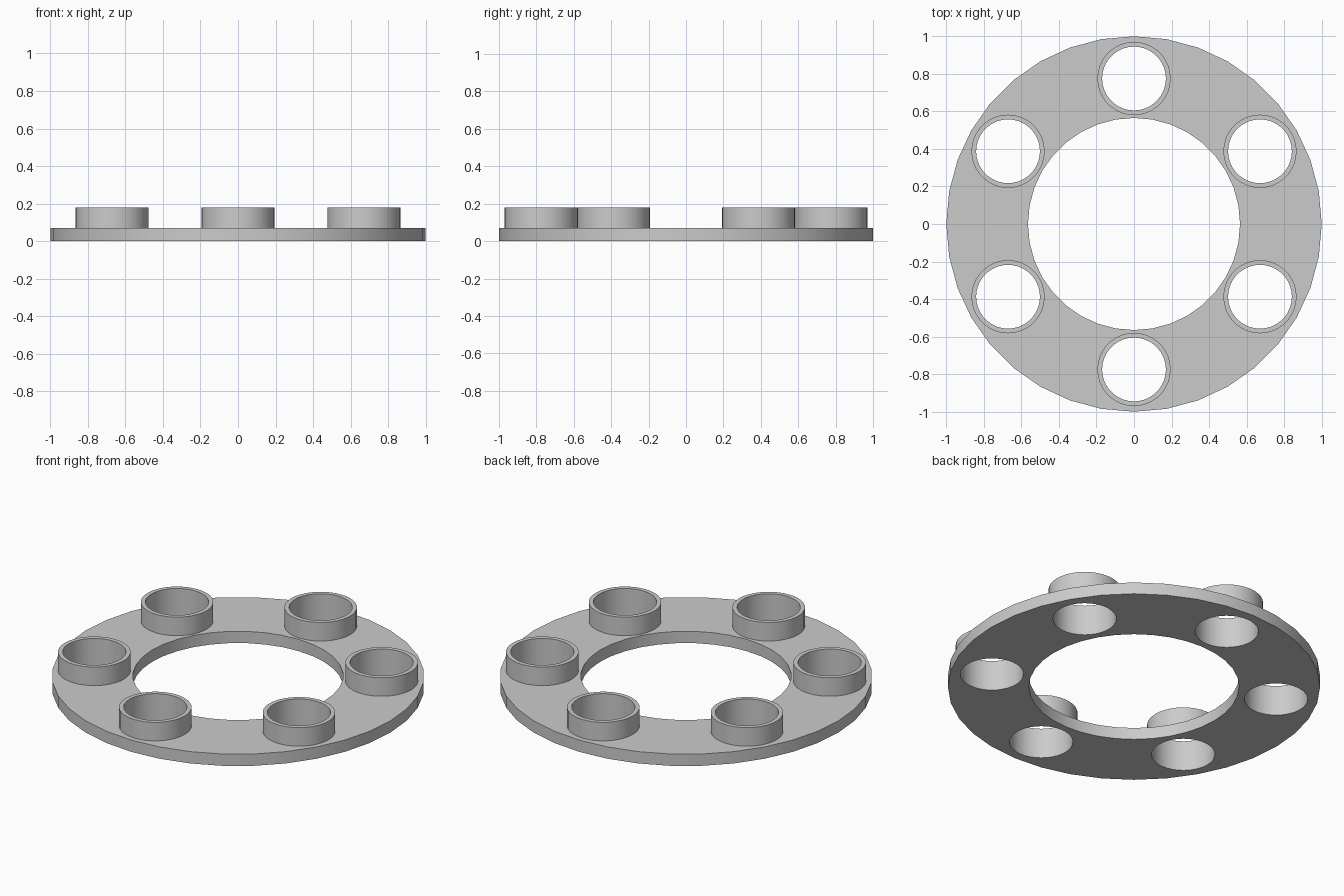
import bpy, bmesh
from math import sin, cos, tau, radians

if "Cube" in bpy.data.objects:
    bpy.data.objects.remove(bpy.data.objects["Cube"])

PLATE_T, TOP = 0.07, 0.18
HOLE_R, COLLAR_R, PITCH_R = 0.17, 0.195, 0.775


def circle(cx, cy, r, n):
    return [(cx + r * cos(tau * i / n), cy + r * sin(tau * i / n)) for i in range(n)]


def extruded(name, loops, z0, z1):
    """Filled flat outline (inner loops become holes) extruded from z0 to z1."""
    curve = bpy.data.curves.new(name, 'CURVE')
    curve.dimensions = '2D'
    curve.fill_mode = 'BOTH'
    curve.extrude = (z1 - z0) / 2
    for pts in loops:
        spline = curve.splines.new('POLY')
        spline.points.add(len(pts) - 1)
        for p, (x, y) in zip(spline.points, pts):
            p.co = (x, y, 0, 1)
        spline.use_cyclic_u = True
    obj = bpy.data.objects.new(name, curve)
    bpy.context.collection.objects.link(obj)
    bpy.ops.object.select_all(action='DESELECT')
    obj.select_set(True)
    bpy.context.view_layer.objects.active = obj
    bpy.ops.object.convert(target='MESH')
    obj = bpy.context.view_layer.objects.active

    # Weld caps to walls and set the height
    bm = bmesh.new()
    bm.from_mesh(obj.data)
    bmesh.ops.remove_doubles(bm, verts=bm.verts, dist=1e-5)
    bmesh.ops.translate(bm, verts=bm.verts, vec=(0, 0, (z0 + z1) / 2))
    bmesh.ops.recalc_face_normals(bm, faces=bm.faces)
    bm.to_mesh(obj.data)
    bm.free()
    bpy.ops.object.shade_smooth_by_angle(angle=radians(30))
    return obj


centres = circle(0, 0, PITCH_R, 12)[1::2]  # six positions at 30, 90, ... degrees

# Flat ring plate with six through holes
extruded("ring_plate",
         [circle(0, 0, 1.0, 36), circle(0, 0, 0.565, 36)]
         + [circle(x, y, HOLE_R, 36) for x, y in centres],
         0, PLATE_T)

# Raised collars around the holes
for i, (x, y) in enumerate(centres):
    extruded(f"collar_{i + 1}",
             [circle(x, y, COLLAR_R, 36), circle(x, y, HOLE_R, 36)],
             PLATE_T, TOP)
